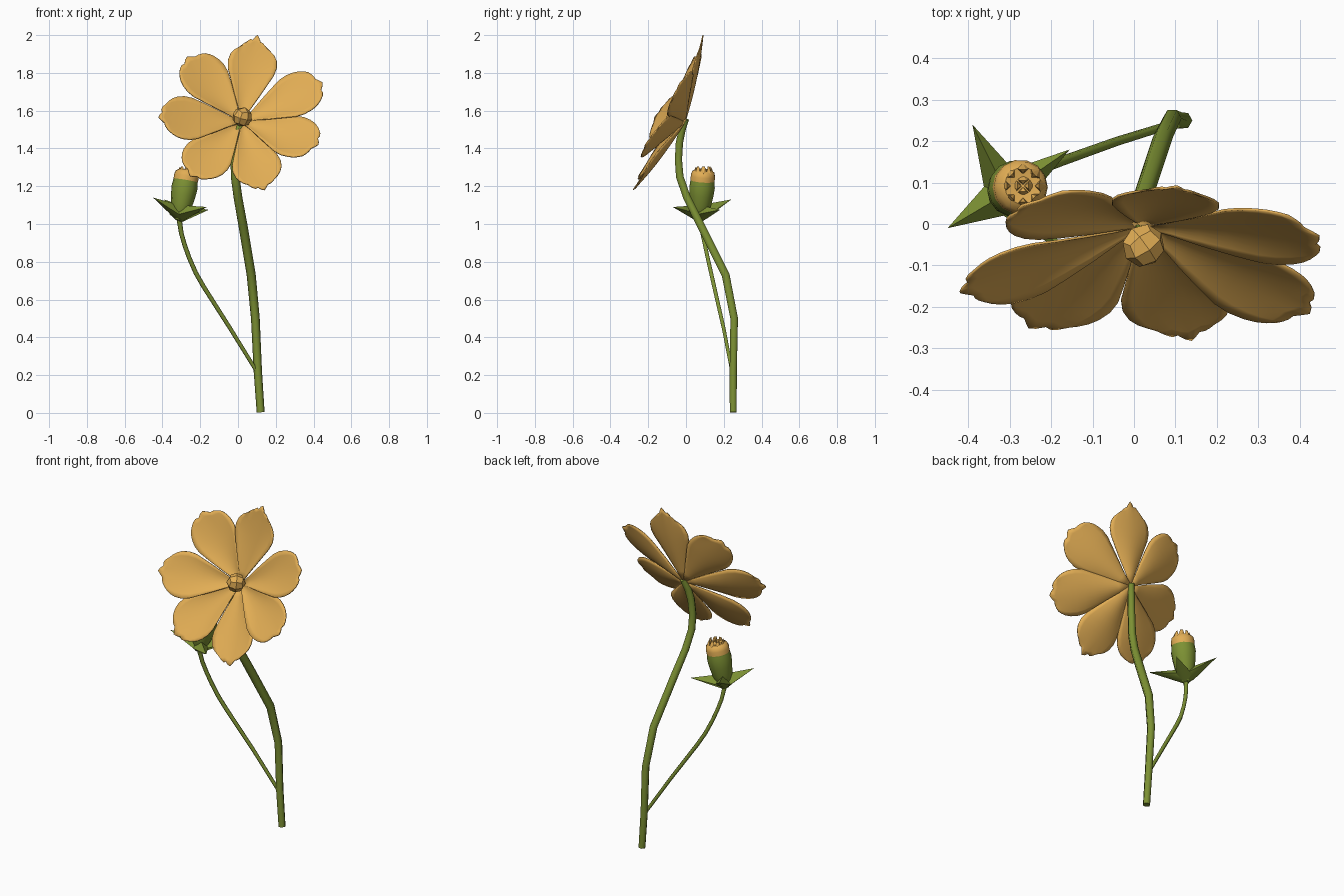
import bpy, bmesh, math
from mathutils import Vector

if "Cube" in bpy.data.objects:
    bpy.data.objects.remove(bpy.data.objects["Cube"])


def material(name, col):
    m = bpy.data.materials.new(name)
    m.diffuse_color = (*col, 1)
    m.use_nodes = True
    m.node_tree.nodes["Principled BSDF"].inputs["Base Color"].default_value = m.diffuse_color
    return m


GOLD = material("petal gold", (0.76, 0.42, 0.09))
GREEN = material("stem green", (0.205, 0.285, 0.034))


def finish(name, bm, mats, angle=None):
    bmesh.ops.recalc_face_normals(bm, faces=bm.faces)
    me = bpy.data.meshes.new(name)
    bm.to_mesh(me)
    bm.free()
    ob = bpy.data.objects.new(name, me)
    bpy.context.collection.objects.link(ob)
    for m in mats:
        me.materials.append(m)
    if angle:
        bpy.ops.object.select_all(action='DESELECT')
        ob.select_set(True)
        bpy.context.view_layer.objects.active = ob
        bpy.ops.object.shade_smooth_by_angle(angle=math.radians(angle))
    return ob


def loft(bm, rings, split=None):
    """Skin a list of (centre, axis, radius) into a capped tube."""
    n = 6 if split is None else 14
    loops = []
    for c, ax, r in rings:
        ax = ax.normalized()
        a = (Vector((1, 0, 0)) - ax * ax.x).normalized()
        b = ax.cross(a)
        loops.append([bm.verts.new(c + r * (a * math.cos(2 * math.pi * k / n) +
                      b * math.sin(2 * math.pi * k / n))) for k in range(n)])
    for i in range(len(loops) - 1):
        for k in range(n):
            f = bm.faces.new((loops[i][k], loops[i][(k + 1) % n],
                              loops[i + 1][(k + 1) % n], loops[i + 1][k]))
            if split is not None and i >= split:
                f.material_index = 1
    bm.faces.new(loops[0][::-1])
    top = bm.faces.new(loops[-1])
    top.material_index = 0 if split is None else 1


def tube(name, pts):
    """Tube through points given as x, y, z, radius."""
    v = [Vector(p[:3]) for p in pts]
    rings = []
    for i, p in enumerate(pts):
        ax = v[min(i + 1, len(v) - 1)] - v[max(i - 1, 0)]
        rings.append((v[i], ax, p[3]))
    bm = bmesh.new()
    loft(bm, rings)
    finish(name, bm, [GREEN], 65)


# Stems
tube("main_stem", [(.12, .25, .003, .021), (.105, .25, .22, .022), (.092, .255, .5, .023),
                   (.07, .21, .73, .024), (.025, .075, 1.0, .024), (0, .005, 1.14, .023),
                   (-.015, -.033, 1.25, .023), (-.017, -.04, 1.34, .022),
                   (-.01, -.035, 1.43, .022), (.003, -.02, 1.5, .021), (.02, 0, 1.555, .018)])
tube("bud_stem", [(.105, .245, .21, .01), (-.04, .2, .445, .011), (-.18, .15, .665, .012),
                  (-.223, .133, .74, .012), (-.258, .115, .82, .012), (-.283, .1, .89, .012),
                  (-.3, .087, .95, .012), (-.312, .072, 1.03, .014)])

# Seven petals, each aimed at its tip; then breadth of the tip and tilt of the blade
BASE = Vector((.02, -.005, 1.54))
AXIS = Vector((0, -.91, .41))
TIPS = [(.105, .09, 2.0, 0, 25), (.447, -.03, 1.75, 1, 33), (.425, -.215, 1.42, 1, 31),
        (.14, -.28, 1.18, .4, 24), (-.255, -.25, 1.255, .8, 27), (-.42, -.165, 1.565, .7, 28),
        (-.27, .045, 1.885, 1, 36)]
# distance along, half width, extra half width on broad tips
ROWS = [(.03, .009, 0), (.15, .031, 0), (.3, .065, 0), (.45, .097, 0), (.58, .123, 0),
        (.68, .131, 0), (.78, .124, .004), (.86, .106, .014), (.93, .082, .026), (1, .056, .037)]
TEETH = [.87, .9, .92, .925, .965, 1.0, .98, .935, .945, .92, .87]


def petal(i, spec):
    u = Vector(spec[:3]) - BASE
    length = u.length
    u.normalize()
    tilt = math.radians(spec[4])
    axis = Vector((0, -math.cos(tilt), math.sin(tilt)))
    n = (axis - u * axis.dot(u)).normalized()
    side = n.cross(u)
    flip = -1 if i % 2 else 1
    bm = bmesh.new()
    grid = []
    for t, w, extra in ROWS:
        w += extra * spec[3]
        row = []
        for k, e in enumerate(TEETH):
            s = k / 5 - 1
            e = e + (1 - e) * .25 * spec[3]
            along = length * (t - (1 - e) * t ** 5)
            lift = (.024 * s * s - .012) * math.sin(math.pi * t)
            row.append(bm.verts.new(BASE + u * along + side * (w * s * flip) + n * lift))
        grid.append(row)
    for a, b in zip(grid, grid[1:]):
        for k in range(len(TEETH) - 1):
            bm.faces.new((a[k], a[k + 1], b[k + 1], b[k]))
    ob = finish(f"petal_{i + 1}", bm, [GOLD], 50)
    mod = ob.modifiers.new("thickness", 'SOLIDIFY')
    mod.thickness = .006
    mod.offset = 0


for i, spec in enumerate(TIPS):
    petal(i, spec)

# Faceted flower centre
bm = bmesh.new()
bmesh.ops.create_cube(bm, size=2)
bmesh.ops.subdivide_edges(bm, edges=bm.edges, cuts=1, use_grid_fill=True)
for v in bm.verts:
    v.co = v.co.normalized() * .053
turn = Vector((1, 1, 1)).rotation_difference(AXIS).to_matrix()
bmesh.ops.rotate(bm, verts=bm.verts, matrix=turn)
bmesh.ops.translate(bm, verts=bm.verts, vec=(.023, -.052, 1.567))
finish("flower_centre", bm, [GOLD])

# Bud body, green below and gold above
LOW, HIGH = Vector((-.312, .072, 1.02)), Vector((-.268, .092, 1.285))
bud_axis = HIGH - LOW
PROFILE = [(0, .022), (.12, .042), (.3, .056), (.5, .065), (.65, .069), (.76, .066),
           (.79, .065), (.88, .066), (.96, .06), (1, .045), (.98, .012)]
bm = bmesh.new()
loft(bm, [(LOW + bud_axis * t, bud_axis, r) for t, r in PROFILE], split=6)
finish("bud", bm, [GREEN, GOLD], 40)

# Crown of small petal tips on the bud, outer and inner rings
bm = bmesh.new()
for count, radius, rise in ((8, .043, .02), (4, .017, .01)):
    for k in range(count):
        a = 2 * k * math.pi / count
        d = Vector((math.cos(a), math.sin(a), 0))
        s = Vector((-d.y, d.x, 0))
        c = HIGH + d * radius
        ring = [bm.verts.new(c + v) for v in (d * .014 - Vector((0, 0, .02)), s * .016 - Vector((0, 0, .01)),
                                              -d * .014, -s * .016 - Vector((0, 0, .01)))]
        # two-pointed blunt tip
        ends = [bm.verts.new(c - d * .004 + s * q + Vector((0, 0, rise))) for q in (.007, -.007)]
        bm.faces.new(ring)
        bm.faces.new((ring[0], ring[1], ends[0]))
        bm.faces.new((ring[1], ring[2], ends[0]))
        bm.faces.new((ring[2], ring[3], ends[1]))
        bm.faces.new((ring[3], ring[0], ends[1]))
        bm.faces.new((ring[0], ends[0], ends[1]))
        bm.faces.new((ring[2], ends[1], ends[0]))
finish("bud_crown", bm, [GOLD])

# Four pointed sepals under the bud
bm = bmesh.new()
HUB = Vector((-.308, .074, 1.05))
for tip in [(-.39, .24, 1.13), (-.45, -.01, 1.14), (-.155, .18, 1.075), (-.165, -.07, 1.09)]:
    tip = Vector(tip)
    d = tip - HUB
    d.z = 0
    d.normalize()
    s = Vector((-d.y, d.x, 0))
    ring = [bm.verts.new(HUB + v) for v in (Vector((0, 0, -.045)), s * .044 + d * .03,
                                            Vector((0, 0, .05)), -s * .044 + d * .03)]
    apex = bm.verts.new(tip)
    bm.faces.new(ring)
    for j in range(4):
        bm.faces.new((ring[j], ring[(j + 1) % 4], apex))
finish("sepals", bm, [GREEN], 75)
